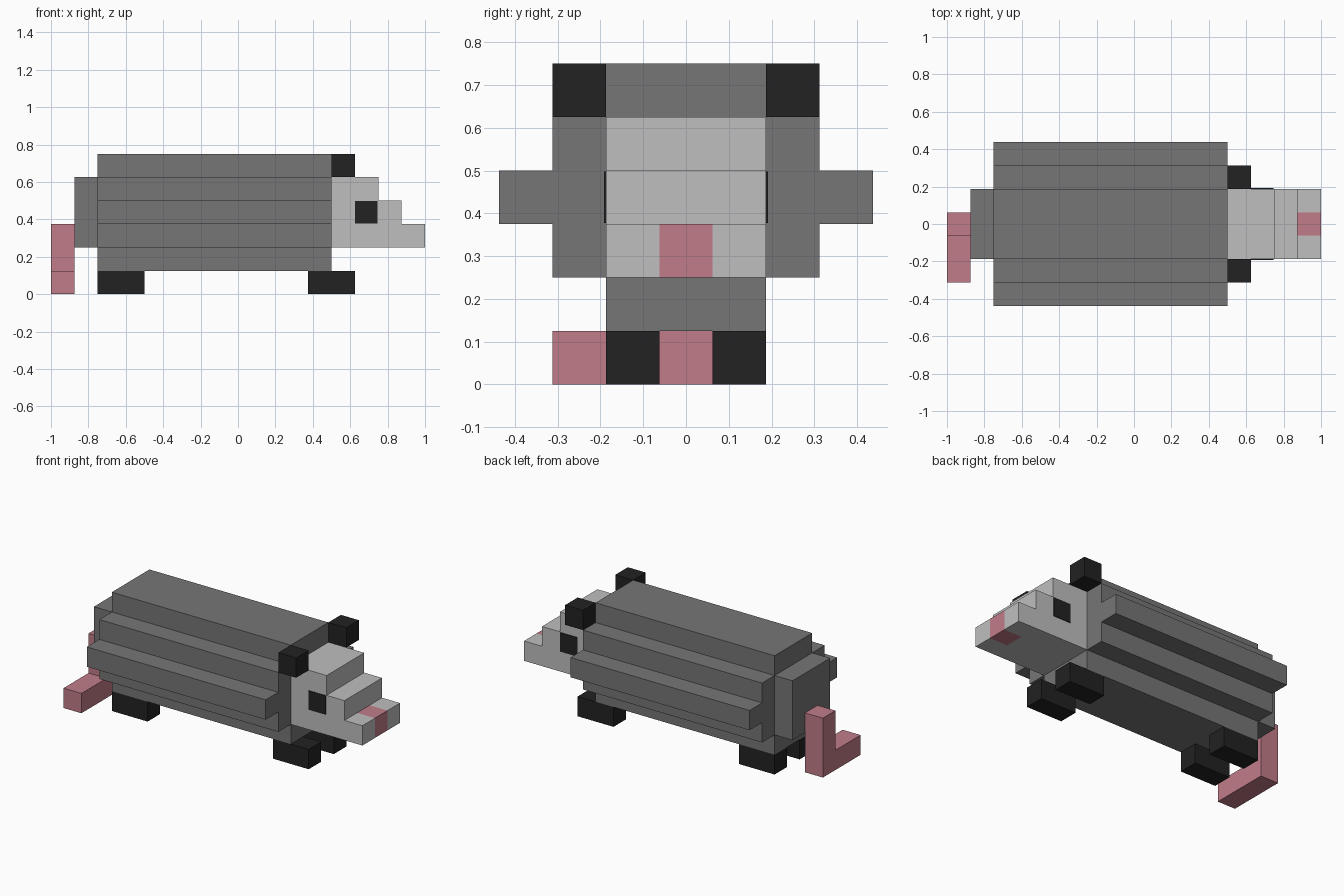
import bpy
import bmesh

cube = bpy.data.objects.get("Cube")
if cube:
    bpy.data.objects.remove(cube, do_unlink=True)

U = 0.125  # one block; all sizes below are in blocks


def material(name, rgb):
    m = bpy.data.materials.new(name)
    m.use_nodes = True
    m.diffuse_color = (*rgb, 1)
    bsdf = m.node_tree.nodes["Principled BSDF"]
    bsdf.inputs["Base Color"].default_value = (*rgb, 1)
    bsdf.inputs["Roughness"].default_value = 0.9
    return m


GREY = material("fur grey", (0.18, 0.18, 0.18))
PALE = material("face pale grey", (0.52, 0.52, 0.52))
BLACK = material("soft black", (0.016, 0.016, 0.016))
PINK = material("skin pink", (0.527, 0.202, 0.246))


def prism(name, profile, depth, mat):
    """Extrude a closed profile of 3D points along depth."""
    bm = bmesh.new()
    face = bm.faces.new([bm.verts.new([c * U for c in p]) for p in profile])
    ext = bmesh.ops.extrude_face_region(bm, geom=[face])
    moved = [g for g in ext["geom"] if isinstance(g, bmesh.types.BMVert)]
    bmesh.ops.translate(bm, verts=moved, vec=[d * U for d in depth])
    bmesh.ops.recalc_face_normals(bm, faces=bm.faces)
    mesh = bpy.data.meshes.new(name)
    bm.to_mesh(mesh)
    bm.free()
    mesh.materials.append(mat)
    obj = bpy.data.objects.new(name, mesh)
    bpy.context.collection.objects.link(obj)
    return obj


def box(name, x, y, z, mat):
    base = [(x[0], y[0], z[0]), (x[1], y[0], z[0]), (x[1], y[1], z[0]), (x[0], y[1], z[0])]
    return prism(name, base, (0, 0, z[1] - z[0]), mat)


def pair(name, x, y, z, mat):
    """Box on the +y side and its mirror on the -y side."""
    box(name + "_far", x, y, z, mat)
    box(name + "_near", x, (-y[1], -y[0]), z, mat)


# Body: stepped cross-section run along x
half = []
for z, w in enumerate((1.5, 2.5, 3.5, 2.5, 1.5), start=1):
    half += [(w, z), (w, z + 1)]
section = half + [(-y, z) for y, z in reversed(half)]
prism("body", [(-6, y, z) for y, z in section], (10, 0, 0), GREY)
box("rump", (-7, -6), (-1.5, 1.5), (2, 5), GREY)

# Head: stepped side profile, with the snout tip split around the nose
steps = [(4, 2), (7, 2), (7, 4), (6, 4), (6, 5), (4, 5)]
prism("head", [(x, -1.5, z) for x, z in steps], (0, 3, 0), PALE)
pair("snout_side", (7, 8), (0.5, 1.5), (2, 3), PALE)
box("nose", (7, 8), (-0.5, 0.5), (2, 3), PINK)

# Eyes and ears
pair("eye", (5, 5.97), (1.49, 1.53), (3.02, 3.98), BLACK)
pair("ear", (4, 5), (1.5, 2.5), (5, 6), BLACK)

# Feet
pair("front_foot", (3, 5), (0.5, 1.5), (0, 1), BLACK)
pair("back_foot", (-6, -4), (0.5, 1.5), (0, 1), BLACK)

# Tail: an L that drops to the ground and turns sideways
tail = [(-2.5, 0), (0.5, 0), (0.5, 3), (-0.5, 3), (-0.5, 1), (-2.5, 1)]
prism("tail", [(-8, y, z) for y, z in tail], (1, 0, 0), PINK)
